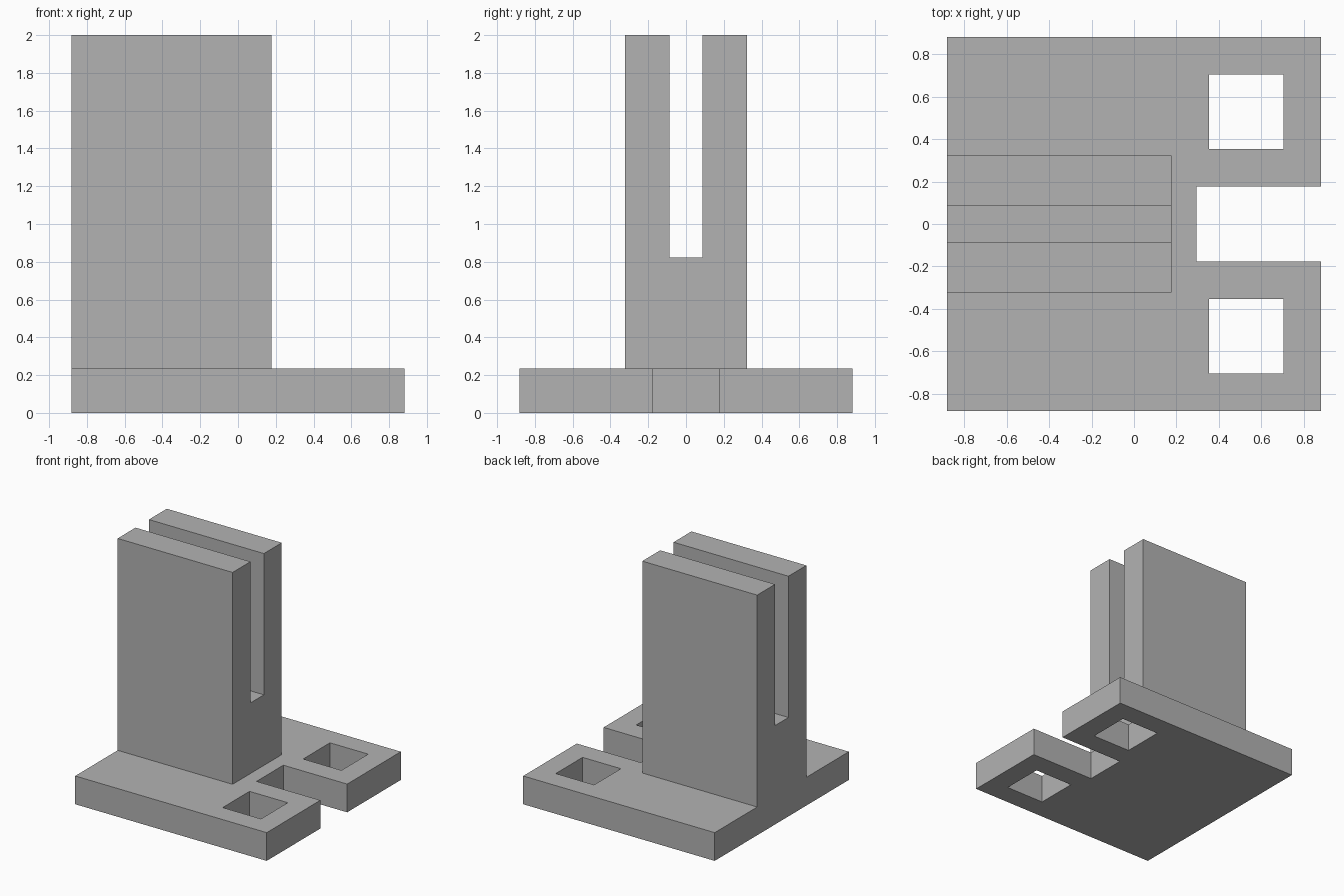
import bpy
import bmesh

if "Cube" in bpy.data.objects:
    bpy.data.objects.remove(bpy.data.objects["Cube"])

U = 2 / 34  # design unit: the stand is 34 units tall on a 30 unit square

GREY = (0.45, 0.45, 0.45, 1)
grey = bpy.data.materials.new("plain grey")
grey.use_nodes = True
grey.diffuse_color = GREY
grey.node_tree.nodes["Principled BSDF"].inputs["Base Color"].default_value = GREY


def prism(name, outline, axis, start, end):
    """Extrude a closed outline along x or z."""
    bm = bmesh.new()
    if axis == "x":
        points = [(start, a, b) for a, b in outline]
        travel = (end - start, 0, 0)
    else:
        points = [(a, b, start) for a, b in outline]
        travel = (0, 0, end - start)
    face = bm.faces.new([bm.verts.new(p) for p in points])
    result = bmesh.ops.extrude_face_region(bm, geom=[face])
    moved = [v for v in result["geom"] if isinstance(v, bmesh.types.BMVert)]
    bmesh.ops.translate(bm, verts=moved, vec=travel)
    if not any(f.is_valid and f == face for f in bm.faces):
        bm.faces.new([v for v in bm.verts if v not in moved])
    bmesh.ops.recalc_face_normals(bm, faces=bm.faces)
    bmesh.ops.scale(bm, verts=bm.verts, vec=(U, U, U))
    mesh = bpy.data.meshes.new(name)
    bm.to_mesh(mesh)
    bm.free()
    mesh.materials.append(grey)
    obj = bpy.data.objects.new(name, mesh)
    bpy.context.collection.objects.link(obj)
    return obj


def mirrored(half):
    """Complete a half outline given on the positive y side."""
    return half + [(-y, z) for y, z in reversed(half)]


def rectangle(x0, x1, y0, y1):
    return [(x0, y0), (x1, y0), (x1, y1), (x0, y1)]


# Base plate with an open notch in its left edge
base = prism("base_plate", [(-15, -15), (15, -15), (15, -3), (5, -3),
                            (5, 3), (15, 3), (15, 15), (-15, 15)], "z", 0, 4)

# Square mounting holes on both sides of the notch
for side in (-1, 1):
    y0, y1 = sorted((6 * side, 12 * side))
    cutter = prism("hole_cutter", rectangle(6, 12, y0, y1), "z", -1, 5)
    cutter.hide_render = True
    cut = base.modifiers.new("mounting hole", "BOOLEAN")
    cut.operation = "DIFFERENCE"
    cut.solver = "EXACT"
    cut.object = cutter
    bpy.context.view_layer.objects.active = base
    bpy.ops.object.modifier_apply(modifier=cut.name)
    bpy.data.objects.remove(cutter)

# Upright block with a deep slot from the top
prism("slotted_upright", mirrored([(5.5, 4), (5.5, 34), (1.5, 34), (1.5, 14)]),
      "x", -15, 3)
